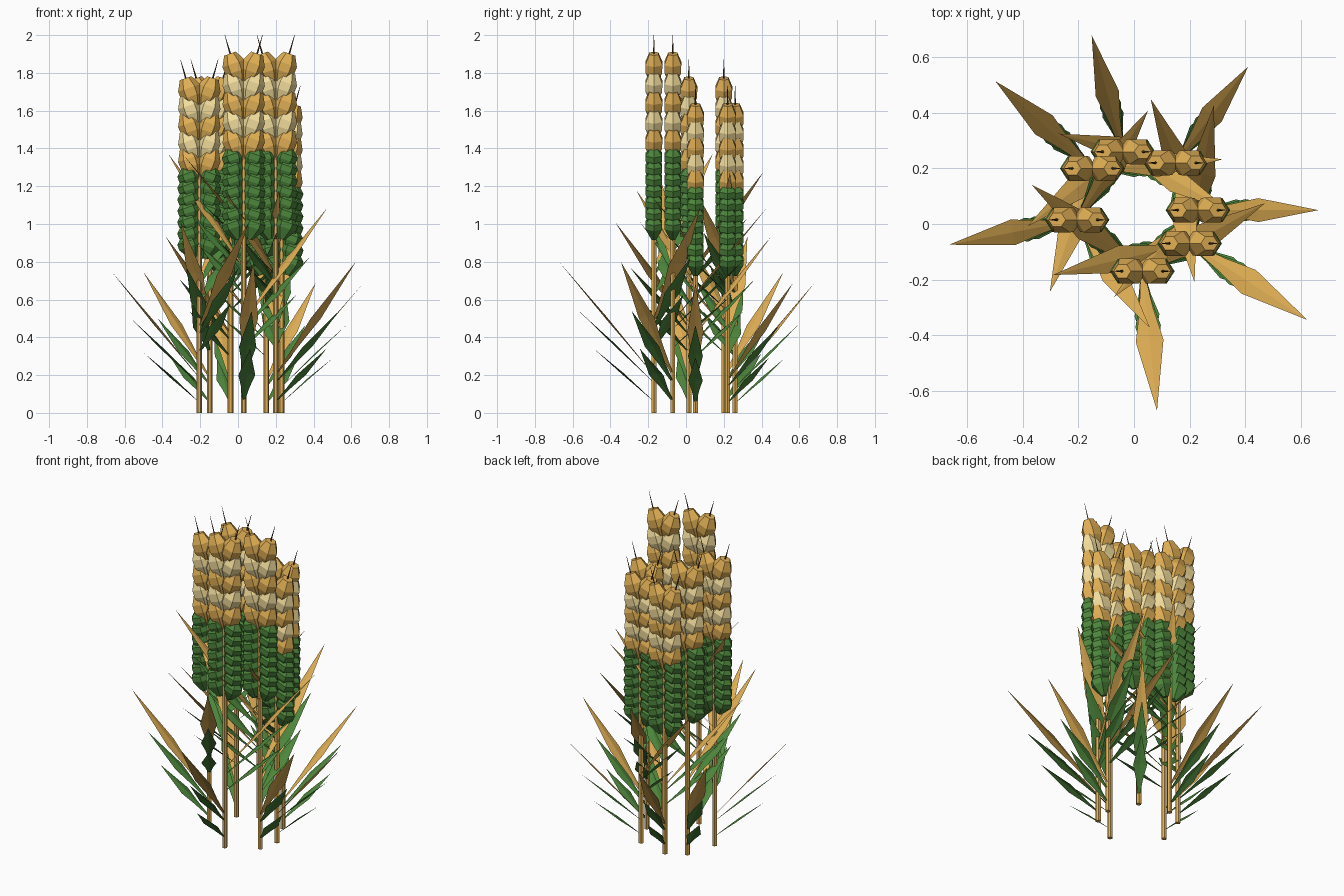
import bpy, bmesh, math
from mathutils import Matrix, Vector

if "Cube" in bpy.data.objects:
    bpy.data.objects.remove(bpy.data.objects["Cube"])


def material(name, rgb):
    m = bpy.data.materials.new(name)
    m.diffuse_color = (*rgb, 1)
    m.use_nodes = True
    m.node_tree.nodes["Principled BSDF"].inputs["Base Color"].default_value = m.diffuse_color
    return m


GOLD = material("gold", (0.75, 0.43, 0.09))
PALE = material("pale_gold", (0.90, 0.73, 0.34))
GREEN = material("green", (0.075, 0.24, 0.045))
DARK = material("awn_brown", (0.10, 0.06, 0.02))


def loft(bm, rings, matrix, sides=6):
    """Faceted solid from (radius, height) rings, capped at both ends."""
    loops = []
    for r, z in rings:
        loops.append([bm.verts.new(matrix @ Vector((
            r * math.cos(2 * math.pi * k / sides),
            r * math.sin(2 * math.pi * k / sides), z)))
            for k in range(sides)])
    for a, b in zip(loops, loops[1:]):
        for k in range(sides):
            n = (k + 1) % sides
            bm.faces.new((a[k], a[n], b[n], b[k]))
    bm.faces.new(loops[0][::-1])
    bm.faces.new(loops[-1])


def finish(bm, name, mat, location):
    me = bpy.data.meshes.new(name)
    bm.to_mesh(me)
    bm.free()
    ob = bpy.data.objects.new(name, me)
    ob.location = location
    me.materials.append(mat)
    bpy.context.collection.objects.link(ob)


def leaf(bm, angle, base_z, reach, tip_z, width):
    """Lance-shaped blade with a folded midrib."""
    out = Vector((math.cos(angle), math.sin(angle), 0))
    side = Vector((-out.y, out.x, 0))
    base, tip = Vector((0, 0, base_z)), out * reach + Vector((0, 0, tip_z))
    rows = []
    for t, w, rise in ((0, 0.12, 0), (0.27, 0.5, 0.006), (0.5, 1.0, 0.010)):
        mid = base.lerp(tip, t)
        rib = mid + Vector((0, 0, rise))
        rows.append([bm.verts.new(p) for p in
                     (mid - side * w * width, rib, mid + side * w * width)])
    for a, b in zip(rows, rows[1:]):
        for k in (0, 1):
            bm.faces.new((a[k + 1], a[k], b[k], b[k + 1]))
    end = bm.verts.new(tip)
    for k in (0, 1):
        bm.faces.new((rows[-1][k + 1], rows[-1][k], end))


GRAIN = ((0.015, -0.18), (0.050, -0.10), (0.052, -0.055), (0.028, 0))
HUSK = ((0.015, -0.13), (0.050, -0.065), (0.050, -0.035), (0.020, 0))


def kernel_pair(bm, rings, top):
    """Left and right kernel leaning outward from the stem."""
    for s in (-1, 1):
        m = (Matrix.Translation((s * 0.072, 0, top - 0.008)) @
             Matrix.Rotation(s * math.radians(19), 4, 'Y') @
             Matrix.Diagonal((1.18, 1, 1, 1)))
        loft(bm, rings, m)


def stalk(i, x, y, s, heading, top, green_top):
    loc = (x, y, 0)
    # straight stem
    bm = bmesh.new()
    loft(bm, ((0.015, 0), (0.015, top - 0.13)), Matrix())
    finish(bm, f"stem_{i}", GOLD, loc)

    # ripe grains, alternating rows
    gold, pale = bmesh.new(), bmesh.new()
    for row in range(5):
        kernel_pair(pale if row % 2 else gold, GRAIN, top - row * 0.1 * s)
    finish(gold, f"grains_{i}", GOLD, loc)
    finish(pale, f"pale_grains_{i}", PALE, loc)

    # unripe lower grains
    bm = bmesh.new()
    for row in range(7):
        kernel_pair(bm, HUSK, green_top - row * 0.06)
    finish(bm, f"green_grains_{i}", GREEN, loc)

    # bristles on the tip
    bm = bmesh.new()
    for side in (-1, 1):
        m = (Matrix.Translation((side * 0.068, 0, top - 0.02)) @
             Matrix.Rotation(side * 0.28, 4, 'Y'))
        loft(bm, ((0.005, 0), (0.001, 0.115)), m, 4)
    finish(bm, f"awns_{i}", DARK, loc)

    # three spiralling leaf clusters: a gold blade over two green ones
    ripe, young = bmesh.new(), bmesh.new()
    for level in range(3):
        a = math.radians(heading + 113 * level)
        z = 0.285 * level
        leaf(ripe, a, s * (0.20 + z), s * 0.505, s * (0.80 + z), s * 0.05)
        leaf(young, a, s * (0.16 + z), s * 0.40, s * (0.54 + z), s * 0.046)
        leaf(young, a, s * (0.06 + z), s * 0.32, s * (0.34 + z), s * 0.045)
    finish(ripe, f"gold_leaves_{i}", GOLD, loc)
    finish(young, f"green_leaves_{i}", GREEN, loc)


# seven stalks in a ring, in three heights
TALL, MID, SHORT = (1.91, 1.41), (1.78, 1.31), (1.64, 1.22)
for i, (x, y, s, heading, size) in enumerate((
        (0.03, -0.17, 1.0, -84, TALL), (0.20, -0.07, 1.0, -33, TALL),
        (-0.205, 0.015, 0.93, 191, MID), (-0.15, 0.20, 0.93, 138, MID),
        (0.23, 0.05, 0.86, 0, SHORT), (0.15, 0.22, 0.86, 53, SHORT),
        (-0.04, 0.26, 0.86, 105, SHORT))):
    stalk(i + 1, x, y, s, heading, *size)
